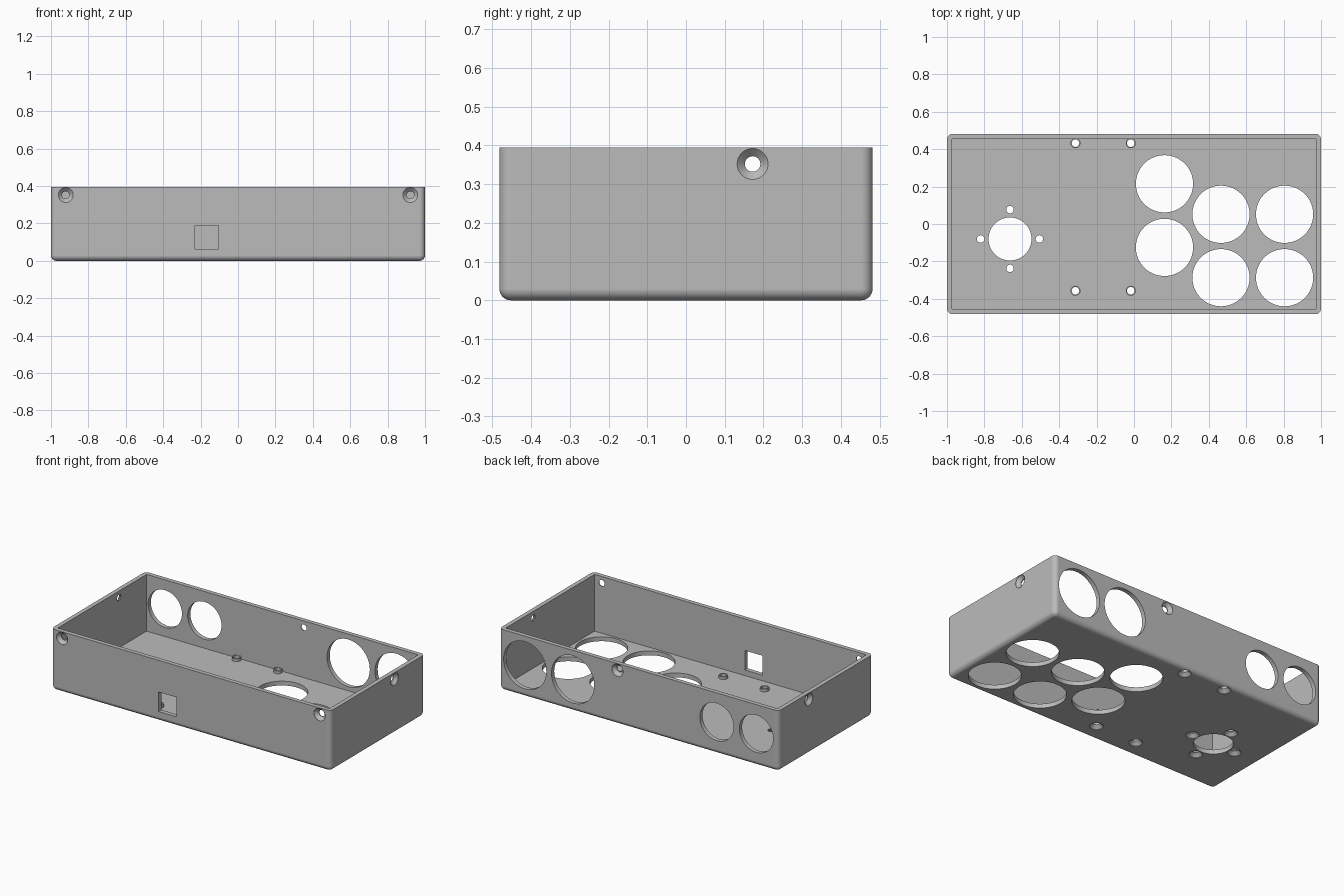
import bpy, bmesh
from math import radians
from mathutils import Matrix, Vector

cube = bpy.data.objects.get("Cube")
if cube:
    bpy.data.objects.remove(cube, do_unlink=True)

HX, HY, H, WALL = 1.0, 0.482, 0.395, 0.028

grey = bpy.data.materials.new("plain grey")
grey.use_nodes = True
grey.diffuse_color = (0.5, 0.5, 0.5, 1)
grey.node_tree.nodes["Principled BSDF"].inputs["Base Color"].default_value = (0.5, 0.5, 0.5, 1)


def make_object(name, bm):
    bmesh.ops.recalc_face_normals(bm, faces=bm.faces)
    mesh = bpy.data.meshes.new(name)
    bm.to_mesh(mesh)
    bm.free()
    mesh.materials.append(grey)
    ob = bpy.data.objects.new(name, mesh)
    bpy.context.collection.objects.link(ob)
    return ob


def add_box(bm, lo, hi):
    lo, hi = Vector(lo), Vector(hi)
    m = Matrix.Translation((lo + hi) / 2) @ Matrix.Diagonal((*(hi - lo), 1))
    return bmesh.ops.create_cube(bm, size=1, matrix=m)


def add_lathe(bm, profile, place, inward, closed=False, n=64):
    """Turn (radius, depth) pairs around the inward direction."""
    turn = Vector((0, 0, 1)).rotation_difference(Vector(inward)).to_matrix().to_4x4()
    m = Matrix.Translation(place) @ turn
    rings = []
    for r, d in profile:
        spin = [Matrix.Rotation(radians(360 * i / n), 4, 'Z') @ Vector((r, 0, d)) for i in range(n)]
        rings.append([bm.verts.new(m @ p) for p in spin])
    pairs = list(zip(rings, rings[1:]))
    if closed:
        pairs.append((rings[-1], rings[0]))
    else:
        bm.faces.new(rings[0])
        bm.faces.new(rings[-1])
    for a, b in pairs:
        for i in range(n):
            j = (i + 1) % n
            bm.faces.new((a[i], a[j], b[j], b[i]))


def round_hole(bm, r, place, inward):
    add_lathe(bm, [(r, -0.02), (r, WALL + 0.008)], place, inward)


def screw_hole(bm, place, inward):
    add_lathe(bm, [(0.04, -0.02), (0.04, 0.002), (0.02, 0.022), (0.02, WALL + 0.01)],
              place, inward, n=32)


def cut(target, cutter):
    mod = target.modifiers.new("cut", 'BOOLEAN')
    mod.operation, mod.solver, mod.object = 'DIFFERENCE', 'EXACT', cutter
    bpy.context.view_layer.objects.active = target
    bpy.ops.object.modifier_apply(modifier=mod.name)
    bpy.data.objects.remove(cutter, do_unlink=True)


# Outer shell, rounded everywhere except the open rim
bm = bmesh.new()
add_box(bm, (-HX, -HY, 0), (HX, HY, H))
edges = [e for e in bm.edges if any(v.co.z < 0.1 for v in e.verts)]
bmesh.ops.bevel(bm, geom=edges, offset=0.03, segments=8, profile=0.5, affect='EDGES')
tray = make_object("enclosure_tray", bm)

# Cavity
bm = bmesh.new()
add_box(bm, (-HX + WALL, -HY + WALL, WALL), (HX - WALL, HY - WALL, H + 0.2))
cut(tray, make_object("cavity_cutter", bm))

# All openings
bm = bmesh.new()
up, back, front = (0, 0, 1), (0, 1, 0), (0, -1, 0)
for x, y in [(0.163, 0.215), (0.163, -0.125), (0.465, 0.052),
             (0.805, 0.052), (0.465, -0.287), (0.805, -0.287)]:
    round_hole(bm, 0.153, (x, y, 0), up)
round_hole(bm, 0.115, (-0.663, -0.08, 0), up)
for dx, dy in [(1, 0), (-1, 0), (0, 1), (0, -1)]:
    screw_hole(bm, (-0.663 + 0.157 * dx, -0.08 + 0.157 * dy, 0), up)
boss_spots = [(x, y) for x in (-0.313, -0.017) for y in (0.432, -0.357)]
for x, y in boss_spots:
    screw_hole(bm, (x, y, 0), up)
for x, r in [(0.815, 0.153), (0.472, 0.153), (-0.557, 0.121), (-0.84, 0.121)]:
    round_hole(bm, r, (x, HY, 0.207), front)
screw_hole(bm, (0.153, HY, 0.352), front)
for s in (-1, 1):
    screw_hole(bm, (s * 0.921, -HY, 0.352), back)
    screw_hole(bm, (s * HX, 0.172, 0.352), (-s, 0, 0))
add_box(bm, (-0.231, -HY - 0.02, 0.064), (-0.103, -HY + WALL + 0.01, 0.19))
cut(tray, make_object("opening_cutter", bm))

# Screw bosses on the floor
bm = bmesh.new()
for x, y in boss_spots:
    add_lathe(bm, [(0.027, 0), (0.027, 0.018), (0.02, 0.018), (0.02, 0)],
              (x, y, WALL), up, closed=True, n=32)
bosses = make_object("screw_bosses", bm)

# Smooth rounded surfaces, keep edges crisp
for ob in (tray, bosses):
    bpy.ops.object.select_all(action='DESELECT')
    ob.select_set(True)
    bpy.context.view_layer.objects.active = ob
    bpy.ops.object.shade_smooth_by_angle(angle=radians(30))
    ob.modifiers.new("even shading", 'WEIGHTED_NORMAL').keep_sharp = True
